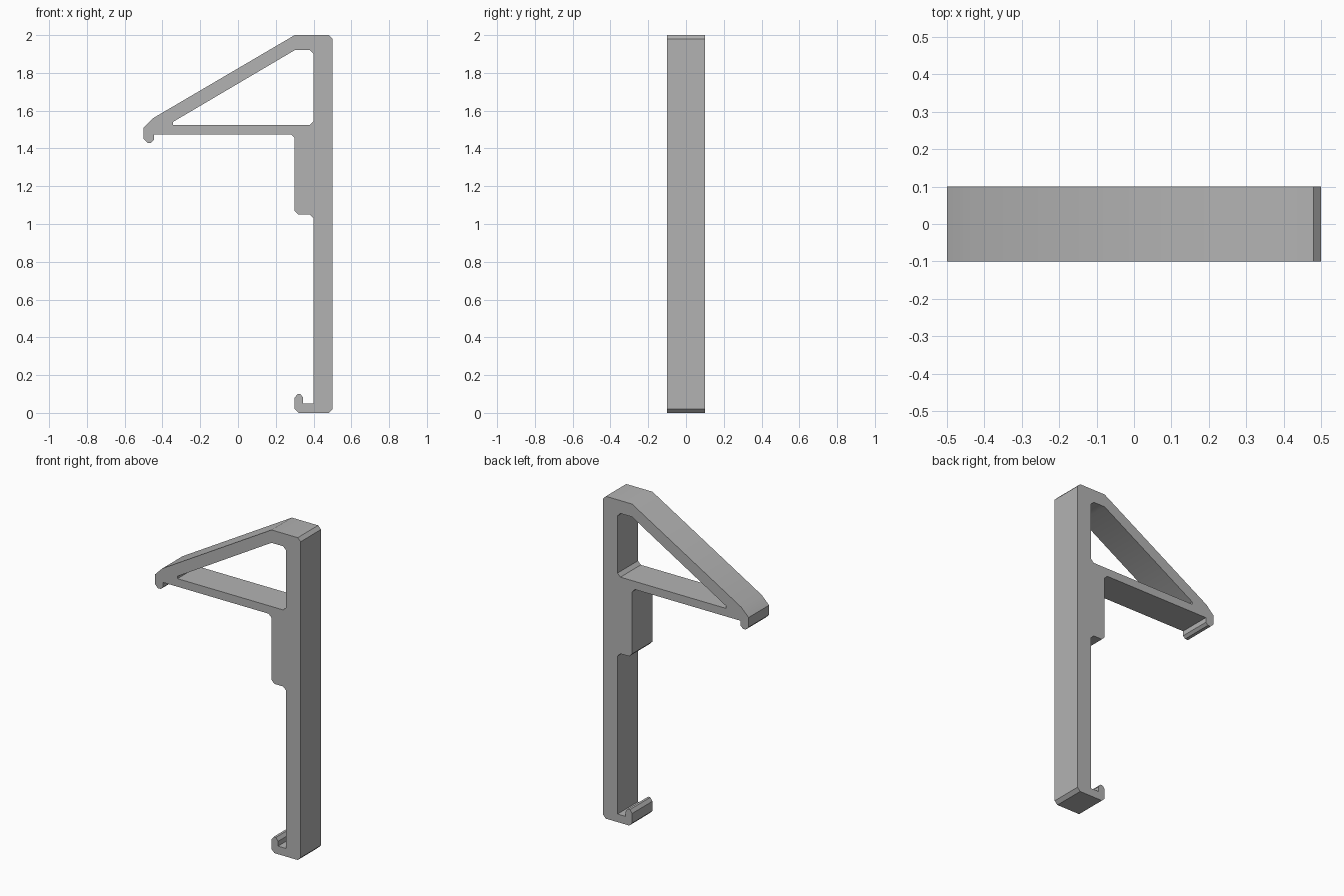
import bpy
import math

cube = bpy.data.objects.get("Cube")
if cube:
    bpy.data.objects.remove(cube, do_unlink=True)

HALF_WIDTH = 0.1

# Single grey material
grey = bpy.data.materials.new("plain grey")
grey.use_nodes = True
colour = (0.45, 0.45, 0.45, 1)
grey.diffuse_color = colour
grey.node_tree.nodes["Principled BSDF"].inputs["Base Color"].default_value = colour

# Side profile, by part
post = [(0.48, 0), (0.5, 0.02), (0.5, 1.98), (0.48, 2)]
sloped_brace = [(0.3, 2), (-0.45, 1.56), (-0.5, 1.51)]
tip_hook = [(-0.5, 1.45), (-0.48, 1.43), (-0.46, 1.43), (-0.445, 1.445), (-0.445, 1.475)]
arm_and_block = [(0.28, 1.475), (0.3, 1.455), (0.3, 1.07), (0.32, 1.05),
                 (0.38, 1.05), (0.4, 1.03), (0.4, 0.05)]
foot_hook = [(0.345, 0.05), (0.345, 0.08), (0.33, 0.1), (0.315, 0.1),
             (0.3, 0.08), (0.3, 0.02), (0.32, 0)]
outline = post + sloped_brace + tip_hook + arm_and_block + foot_hook

# Triangular opening between brace, arm and post
opening = [(0.3, 1.92), (0.38, 1.92), (0.4, 1.9), (0.4, 1.545),
           (0.38, 1.525), (-0.345, 1.525), (-0.345, 1.54)]


def add_loop(curve, points):
    spline = curve.splines.new("POLY")
    spline.points.add(len(points) - 1)
    for p, (x, z) in zip(spline.points, points):
        p.co = (x, z, 0, 1)
    spline.use_cyclic_u = True


# Filled profile extruded to the full width
curve = bpy.data.curves.new("bracket", "CURVE")
curve.dimensions = "2D"
curve.fill_mode = "BOTH"
curve.extrude = HALF_WIDTH
add_loop(curve, outline)
add_loop(curve, opening)
curve.materials.append(grey)

bracket = bpy.data.objects.new("hook_bracket", curve)
bpy.context.collection.objects.link(bracket)
bracket.rotation_euler = (math.radians(90), 0, 0)

# Turn into a closed mesh with shallow corners smoothed
bpy.ops.object.select_all(action="DESELECT")
bracket.select_set(True)
bpy.context.view_layer.objects.active = bracket
bpy.ops.object.convert(target="MESH")
bpy.ops.object.transform_apply(location=False, rotation=True, scale=False)
bpy.ops.object.mode_set(mode="EDIT")
bpy.ops.mesh.select_all(action="SELECT")
bpy.ops.mesh.remove_doubles(threshold=0.0005)
bpy.ops.mesh.normals_make_consistent(inside=False)
bpy.ops.object.mode_set(mode="OBJECT")
bpy.ops.object.shade_smooth_by_angle(angle=math.radians(32))
